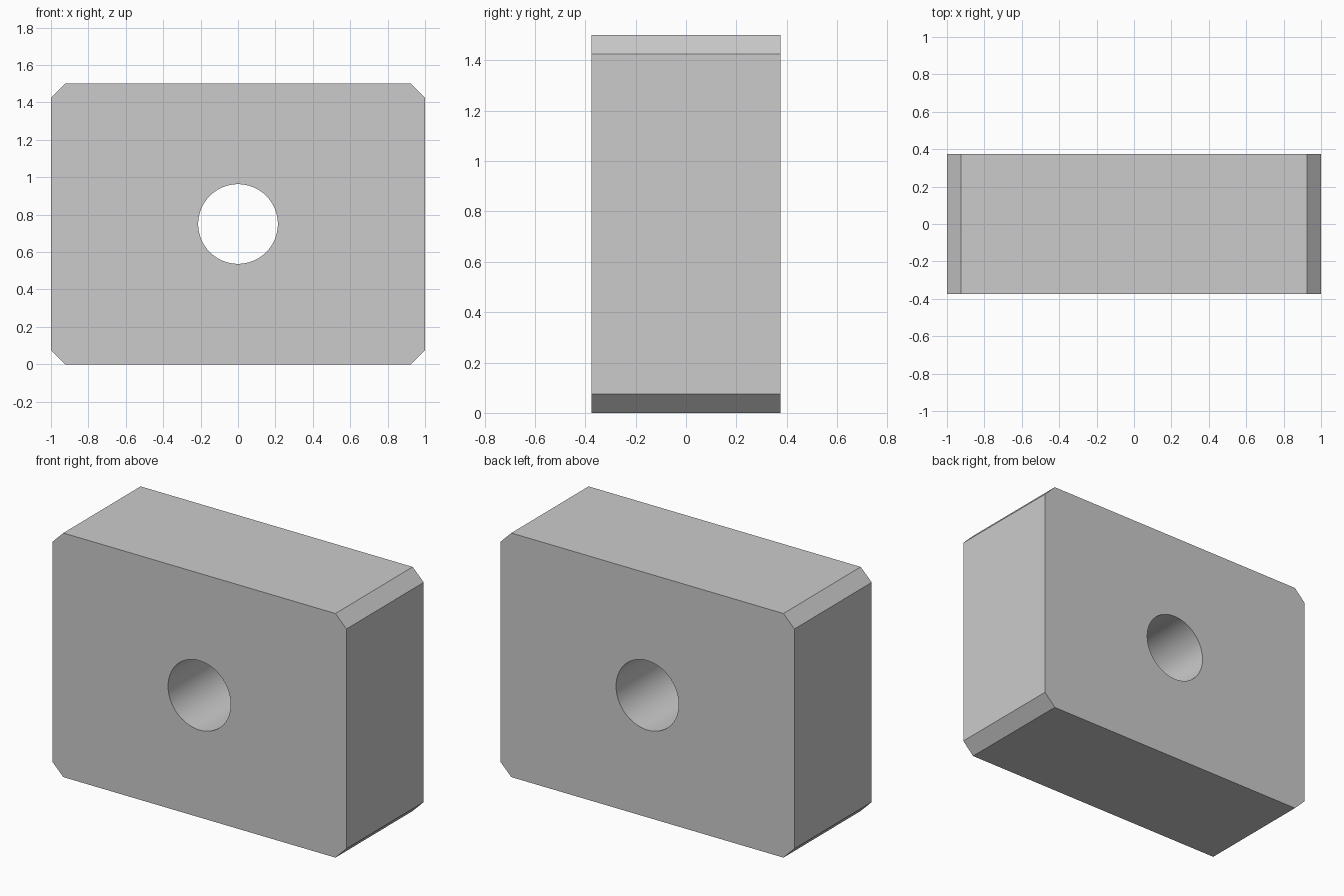
import bpy
import bmesh
import math

if "Cube" in bpy.data.objects:
    bpy.data.objects.remove(bpy.data.objects["Cube"])

WIDTH, DEPTH, HEIGHT = 2.0, 0.75, 1.5
CHAMFER = 0.075
HOLE_RADIUS = 0.213

# Block with its four front-to-back edges chamfered
bpy.ops.mesh.primitive_cube_add(size=1, location=(0, 0, HEIGHT / 2))
block = bpy.context.object
block.name = "chamfered_block"
block.scale = (WIDTH, DEPTH, HEIGHT)
bpy.ops.object.transform_apply(location=False, rotation=False, scale=True)

bm = bmesh.new()
bm.from_mesh(block.data)
long_edges = [e for e in bm.edges
              if abs(e.verts[0].co.y - e.verts[1].co.y) > DEPTH / 2]
bmesh.ops.bevel(bm, geom=long_edges, offset=CHAMFER, offset_type='OFFSET',
                segments=1, profile=0.5, affect='EDGES')
bm.to_mesh(block.data)
bm.free()

# Round through hole in the centre
bpy.ops.mesh.primitive_cylinder_add(vertices=96, radius=HOLE_RADIUS, depth=DEPTH * 2,
                                    location=(0, 0, HEIGHT / 2),
                                    rotation=(math.pi / 2, 0, 0))
cutter = bpy.context.object
cutter.name = "hole_cutter"
cutter.hide_render = True

cut = block.modifiers.new("hole", 'BOOLEAN')
cut.operation = 'DIFFERENCE'
cut.solver = 'EXACT'
cut.object = cutter

bpy.ops.object.select_all(action='DESELECT')
block.select_set(True)
bpy.context.view_layer.objects.active = block
bpy.ops.object.modifier_apply(modifier=cut.name)
bpy.data.objects.remove(cutter, do_unlink=True)

# Smooth hole wall, crisp block edges
bpy.ops.object.shade_smooth_by_angle(angle=math.radians(30))
